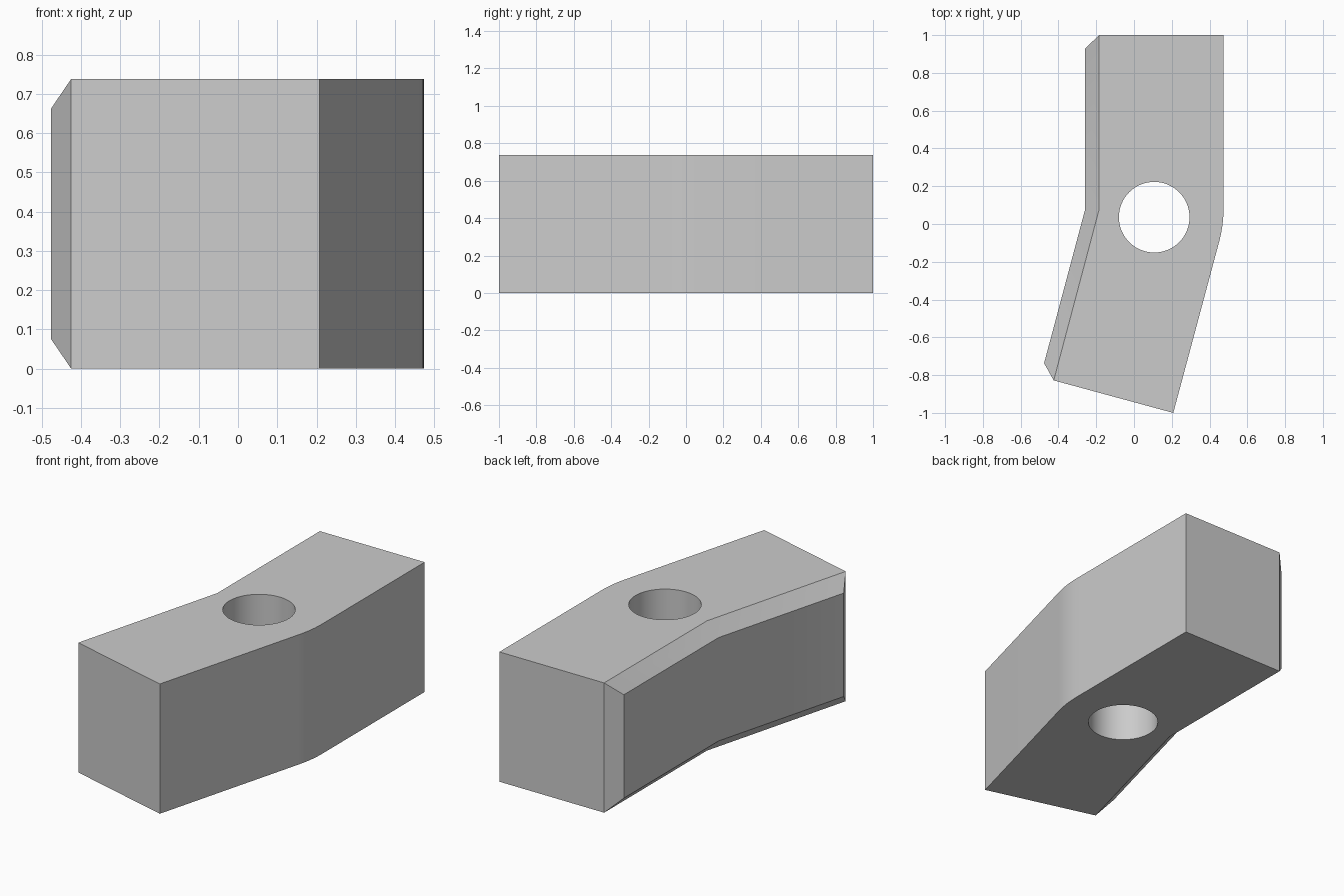
import bpy
import bmesh
from math import radians, sin, cos, tan
from mathutils import Vector

cube = bpy.data.objects.get("Cube")
if cube:
    bpy.data.objects.remove(cube, do_unlink=True)

HEIGHT = 0.738
CHAMFER = 0.075
BEND = radians(15)
HOLE_CENTRE, HOLE_RADIUS = (0.107, 0.036), 0.187

grey = bpy.data.materials.new("plain_grey")
grey.use_nodes = True
colour = (0.6, 0.6, 0.6, 1)
grey.diffuse_color = colour
grey.node_tree.nodes["Principled BSDF"].inputs["Base Color"].default_value = colour


def bend_arc(corner, reach, steps=8):
    """Rounded outer bend, tangent to both arms, from back to front."""
    radius = reach / tan(BEND / 2)
    cx, cy = corner[0] - radius, corner[1] + reach
    return [Vector((cx + radius * cos(BEND * i / steps),
                    cy - radius * sin(BEND * i / steps))) for i in range(steps + 1)]


# Plan outline: outer side and ends, then the edge and face of the inner side
outer = [Vector((0.474, 1)), *bend_arc((0.474, -0.007), 0.09), Vector((0.208, -1))]
inner_edge = [Vector(p) for p in ((-0.425, -0.828), (-0.185, 0.076), (-0.185, 1))]
inner_face = [Vector(p) for p in ((-0.476, -0.737), (-0.259, 0.076), (-0.259, 0.928))]

# Bent block with its inner side chamfered all round
bm = bmesh.new()


def levels(points, low, high):
    return [[bm.verts.new((p.x, p.y, z)) for p in points] for z in (low, high)]


bottom, top = levels(outer + inner_edge, 0, HEIGHT)
pad_low, pad_high = levels(inner_face, CHAMFER, HEIGHT - CHAMFER)
bm.faces.new(bottom)
bm.faces.new(top)
count = len(bottom)
first = len(outer)
for i in range(count):
    if i not in (first, first + 1):
        j = (i + 1) % count
        bm.faces.new((bottom[i], bottom[j], top[j], top[i]))
edge_low, edge_high = bottom[first:], top[first:]
for i in range(2):
    strips = (edge_low, pad_low, pad_high, edge_high)
    for a, b in zip(strips, strips[1:]):
        bm.faces.new((a[i], a[i + 1], b[i + 1], b[i]))
for i in (0, 2):
    bm.faces.new((edge_low[i], pad_low[i], pad_high[i], edge_high[i]))
bmesh.ops.recalc_face_normals(bm, faces=bm.faces)

mesh = bpy.data.meshes.new("bent_block")
bm.to_mesh(mesh)
bm.free()
mesh.materials.append(grey)
block = bpy.data.objects.new("bent_block", mesh)
bpy.context.collection.objects.link(block)

# Round hole straight through the bend
bpy.ops.mesh.primitive_cylinder_add(vertices=64, radius=HOLE_RADIUS, depth=2,
                                    location=(*HOLE_CENTRE, HEIGHT / 2))
cutter = bpy.context.object
cutter.name = "hole_cutter"
cutter.hide_render = True
cutter.data.materials.append(grey)

bpy.ops.object.select_all(action="DESELECT")
block.select_set(True)
bpy.context.view_layer.objects.active = block
cut = block.modifiers.new("hole", "BOOLEAN")
cut.operation = "DIFFERENCE"
cut.solver = "EXACT"
cut.object = cutter
bpy.ops.object.modifier_apply(modifier=cut.name)
bpy.data.objects.remove(cutter, do_unlink=True)
bpy.ops.object.shade_smooth_by_angle(angle=radians(30))
